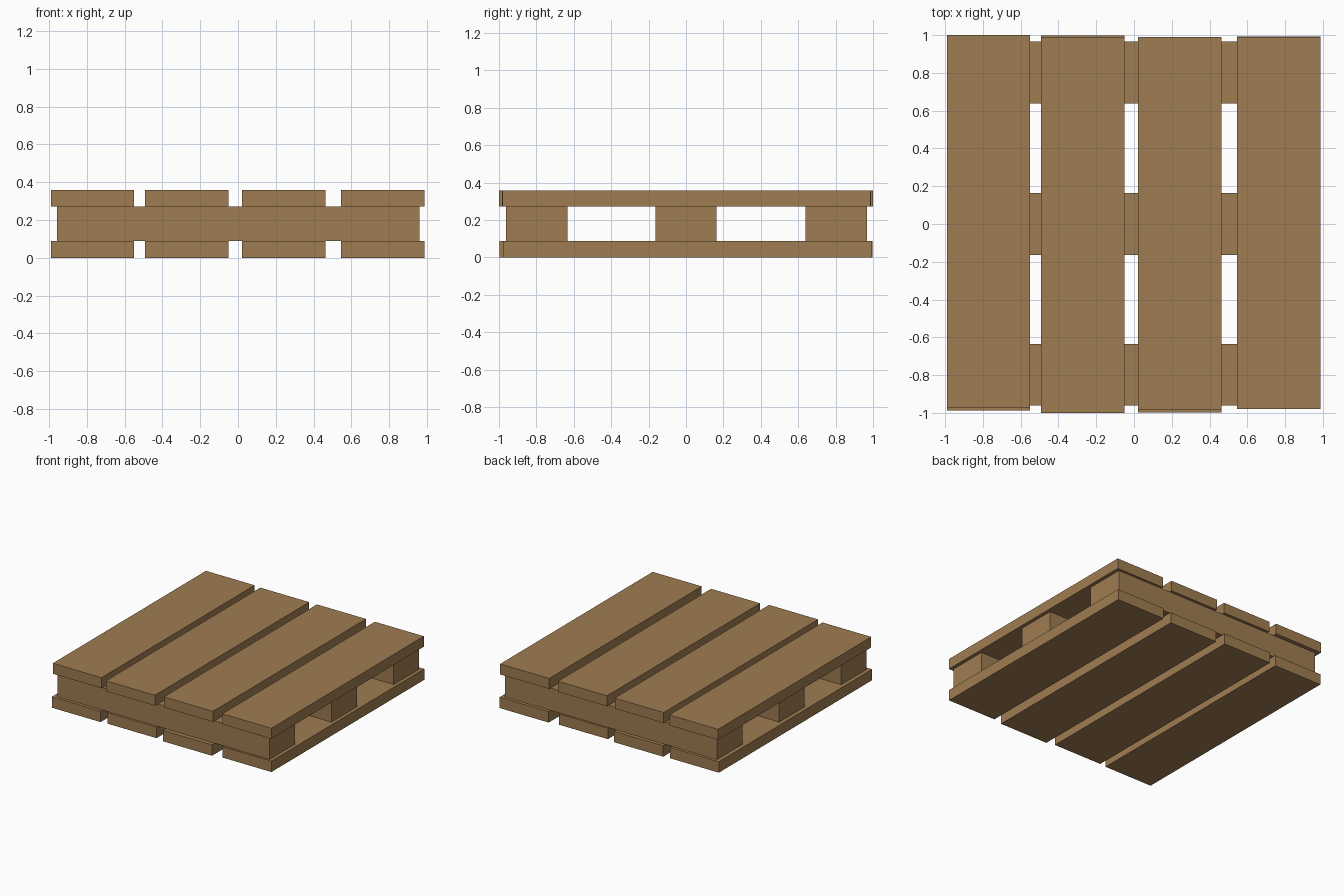
import bpy

if "Cube" in bpy.data.objects:
    bpy.data.objects.remove(bpy.data.objects["Cube"])

wood = bpy.data.materials.new("pallet wood")
wood.diffuse_color = (0.35, 0.205, 0.084, 1)
wood.use_nodes = True
wood.node_tree.nodes["Principled BSDF"].inputs["Base Color"].default_value = wood.diffuse_color


def box(name, x, y, z):
    """Box spanning the given (min, max) ranges."""
    bpy.ops.mesh.primitive_cube_add(size=1, location=[sum(r) / 2 for r in (x, y, z)])
    ob = bpy.context.object
    ob.name = name
    ob.scale = [r[1] - r[0] for r in (x, y, z)]
    bpy.ops.object.transform_apply(location=False, rotation=False, scale=True)
    ob.data.materials.append(wood)


# planks: slightly uneven ends, same x ranges on both decks
columns = [(-0.99, -0.55), (-0.492, -0.05), (0.02, 0.463), (0.545, 0.987)]
top_ends = [(-0.975, 1.0), (-1.0, 0.99), (-0.985, 0.99), (-0.98, 0.987)]
bottom_ends = [(-0.987, 0.99), (-0.98, 0.997), (-0.997, 0.98), (-0.978, 0.993)]
for i, x in enumerate(columns, 1):
    box(f"top_plank_{i}", x, top_ends[i - 1], (0.272, 0.358))
    box(f"bottom_plank_{i}", x, bottom_ends[i - 1], (0, 0.089))

# three cross beams between the decks
for name, y in (("front", -0.798), ("middle", 0.0), ("back", 0.803)):
    box(f"{name}_beam", (-0.957, 0.959), (y - 0.164, y + 0.164), (0.089, 0.272))
